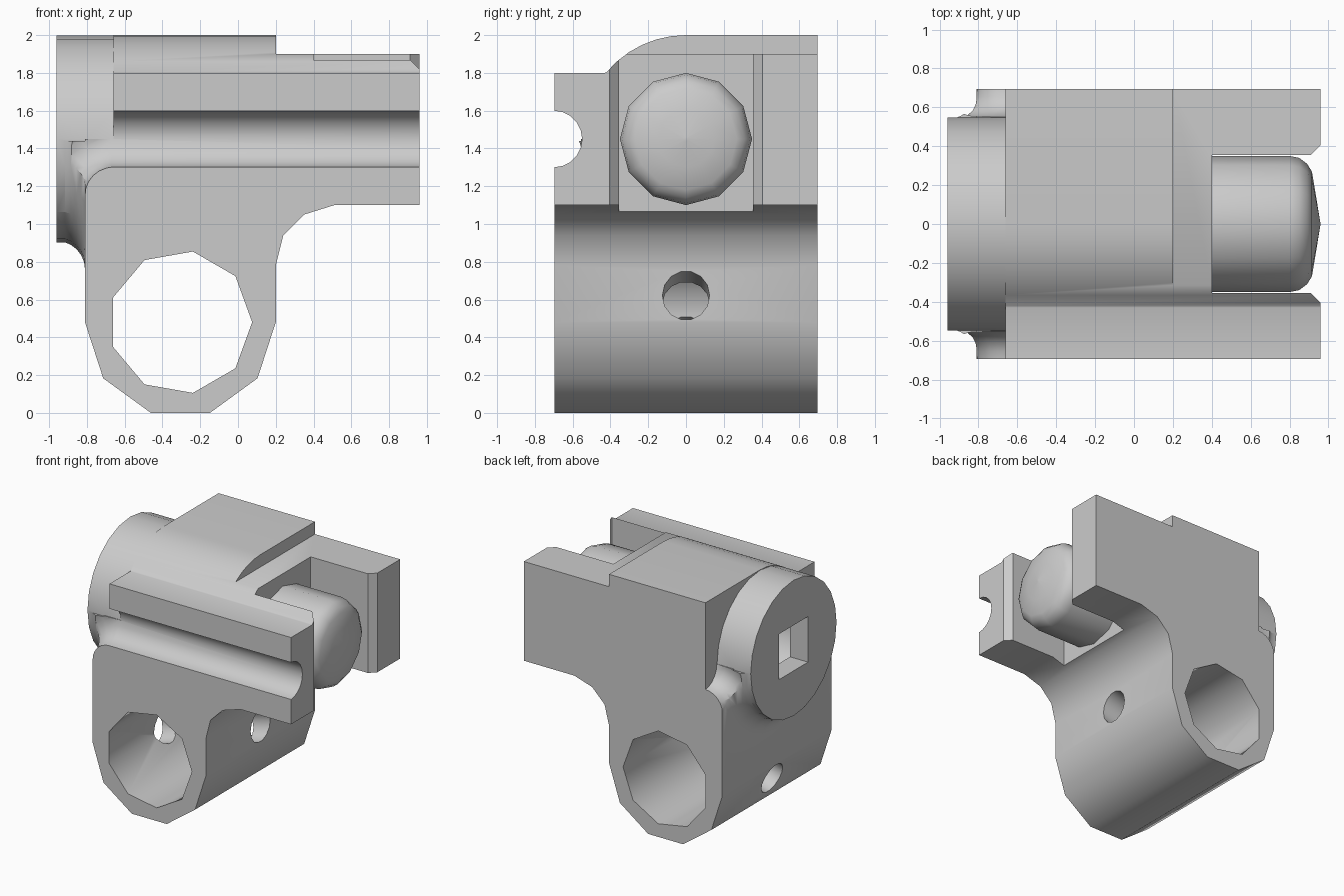
import bpy, bmesh
from math import sin, cos, pi, radians
from mathutils import Vector

cube = bpy.data.objects.get("Cube")
if cube:
    bpy.data.objects.remove(cube, do_unlink=True)

grey = bpy.data.materials.new("plain grey")
grey.use_nodes = True
shade = (0.6, 0.6, 0.6, 1)
grey.diffuse_color = shade
grey.node_tree.nodes["Principled BSDF"].inputs["Base Color"].default_value = shade

AXIS_Z = 1.45      # height of the plunger bore
HALF = 0.695       # half depth of the body
COVE = 0.15        # radius of the grooves and fillets
PIN = (-0.305, 0.48)   # centre of the lower pin hole (x, z)


def loft(name, rings):
    """Closed solid through equal-sized rings of points."""
    bm = bmesh.new()
    loops = [[bm.verts.new(p) for p in ring] for ring in rings]
    for a, b in zip(loops, loops[1:]):
        for i in range(len(a)):
            j = (i + 1) % len(a)
            bm.faces.new((a[i], a[j], b[j], b[i]))
    bm.faces.new(loops[0])
    bm.faces.new(loops[-1])
    bmesh.ops.recalc_face_normals(bm, faces=bm.faces)
    if bm.calc_volume(signed=True) < 0:
        bmesh.ops.reverse_faces(bm, faces=bm.faces)
    mesh = bpy.data.meshes.new(name)
    bm.to_mesh(mesh)
    bm.free()
    mesh.materials.append(grey)
    obj = bpy.data.objects.new(name, mesh)
    bpy.context.collection.objects.link(obj)
    return obj


def prism(name, outline, axis, lo, hi):
    """Extrude a 2D outline along one axis."""
    def place(p, t):
        q = list(p)
        q.insert(axis, t)
        return q
    return loft(name, [[place(p, t) for p in outline] for t in (lo, hi)])


def circle(u, v, r, n, start=0.0):
    return [(u + r * cos(start + 2 * pi * i / n), v + r * sin(start + 2 * pi * i / n))
            for i in range(n)]


def revolve(name, profile, n):
    """Turn (x, radius) pairs about the bore axis."""
    return loft(name, [[(x, y, z) for y, z in circle(0, AXIS_Z, r, n)] for x, r in profile])


def tube(name, path, y, r, n=20):
    """Sweep a circle along a path of (x, z) points."""
    rings = []
    for i, (x, z) in enumerate(path):
        a, b = path[max(i - 1, 0)], path[min(i + 1, len(path) - 1)]
        d = Vector((b[0] - a[0], 0, b[1] - a[1])).normalized()
        side = Vector((-d.z, 0, d.x))
        rings.append([Vector((x, y, z)) + side * v + Vector((0, u, 0))
                      for u, v in circle(0, 0, r, n)])
    return loft(name, rings)


def combine(target, tool, operation):
    """Boolean the tool into the target, with the first solver that succeeds."""
    for solver in ('MANIFOLD', 'EXACT', 'FLOAT'):
        mod = target.modifiers.new("combine", 'BOOLEAN')
        mod.operation, mod.object, mod.solver = operation, tool, solver
        bpy.context.view_layer.update()
        graph = bpy.context.evaluated_depsgraph_get()
        mesh = bpy.data.meshes.new_from_object(target.evaluated_get(graph))
        target.modifiers.remove(mod)
        if len(mesh.polygons) and len(mesh.vertices) != len(target.data.vertices):
            mesh.materials.clear()
            mesh.materials.append(grey)
            target.data = mesh
            break
    bpy.data.objects.remove(tool, do_unlink=True)


def smooth(obj, angle):
    bpy.ops.object.select_all(action='DESELECT')
    obj.select_set(True)
    bpy.context.view_layer.objects.active = obj
    bpy.ops.object.shade_smooth_by_angle(angle=radians(angle))


# Body side outline: ten-sided pin boss below, stepped block above
boss = [(PIN[0] + 0.505 * cos(pi + k * pi / 5), PIN[1] + 0.505 * sin(pi + k * pi / 5))
        for k in range(6)]
outline = boss + [(0.2, 0.78), (0.24, 0.94), (0.35, 1.05), (0.51, 1.1), (0.96, 1.1),
                  (0.96, 1.9), (0.2, 1.9), (0.2, 2), (-0.66, 2), (-0.66, AXIS_Z),
                  (-0.81, AXIS_Z)]
body = prism("body", outline, 1, -HALF, HALF)

# Rounded front shoulder down to the flat rail top
arc = [(-0.55 * sin(a), AXIS_Z + 0.55 * cos(a))
       for a in (radians(50) * k / 6 for k in range(7))]
shoulder = arc + [(-0.43, 1.8), (-1, 1.8), (-1, 2.3), (0, 2.3)]
combine(body, prism("shoulder_cut", shoulder, 0, -1.2, 1.2), 'DIFFERENCE')

# Barrel end and the flared fillet below it
combine(body, revolve("barrel", [(-0.96, 0.547), (-0.6, 0.547)], 24), 'UNION')
flare = [(-0.96 + COVE * sin(a), 0.69 - COVE * cos(a))
         for a in (radians(15 + 15 * k) for k in range(6))]
flange = revolve("flange", flare + [(-0.7, 0.69)], 24)
upper = prism("upper_cut", [(-2, -2), (2, -2), (2, 2), (-2, 2)], 2, 1.44, 3)
combine(flange, upper, 'DIFFERENCE')
combine(body, flange, 'UNION')

# Coves turning the corner; the front one runs on as the rail groove
corner = [(-0.96, 1.1)] + [(-0.66 - 2 * COVE * cos(a), 1.15 + 2 * COVE * sin(a))
                           for a in (radians(15 * k) for k in range(6))]
for y, end in ((-0.7, 1.2), (0.7, -0.66)):
    path = corner + [(-0.67, AXIS_Z), (end, AXIS_Z)]
    combine(body, tube("cove_cut", path, y, COVE), 'DIFFERENCE')

# Pin hole and tilted cross hole
combine(body, prism("pin_cut", circle(*PIN, 0.38, 9), 1, -1, 1), 'DIFFERENCE')
slope = 0.28
cross = [(PIN[0] + s, PIN[1] + s * slope) for s in (-0.9, 0.9)]
combine(body, tube("cross_cut", cross, 0, 0.125, 14), 'DIFFERENCE')

# Open slot with chamfered mouth, inner bore and square rear hole
slot = [(0.4, 0.355), (0.4, -0.355), (0.91, -0.355), (1.06, -0.505),
        (1.06, 0.505), (0.91, 0.355)]
combine(body, prism("slot_cut", slot, 2, 0.9, 2.3), 'DIFFERENCE')
combine(body, revolve("bore_cut", [(-0.8, 0.34), (0.1, 0.34)], 16), 'DIFFERENCE')
square = circle(0, AXIS_Z, 0.26, 4, pi / 4)
combine(body, prism("square_cut", square, 0, -1.2, -0.7), 'DIFFERENCE')
smooth(body, 41)

# Plunger with rounded, slightly pointed nose
nose = [(0.38, 0.35), (0.8, 0.35), (0.85, 0.34), (0.89, 0.31), (0.915, 0.27),
        (0.935, 0.15), (0.958, 0.01)]
plunger = revolve("plunger", nose, 12)
smooth(plunger, 50)
